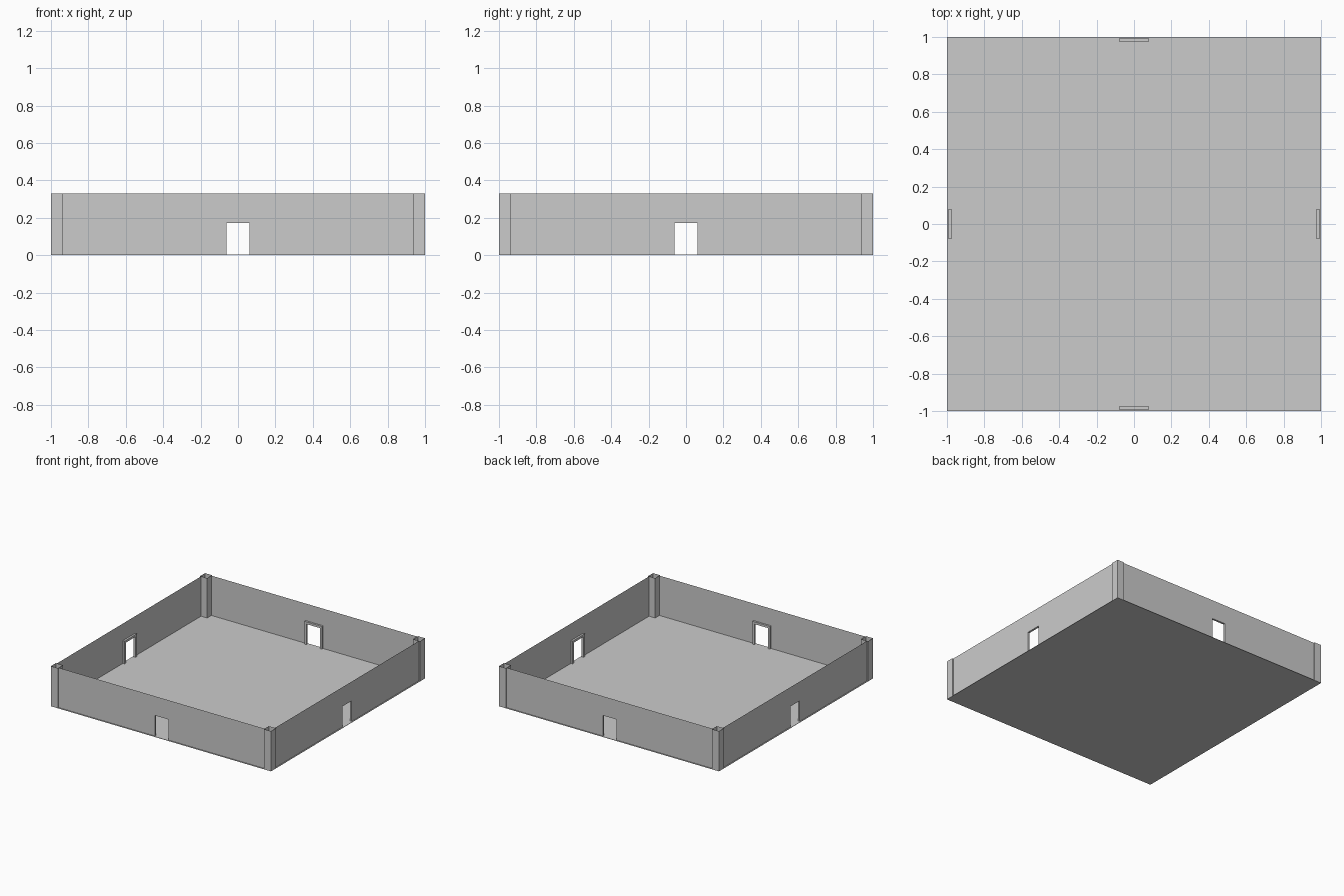
import bpy
import bmesh
from math import pi
from mathutils import Matrix

cube = bpy.data.objects.get("Cube")
if cube:
    bpy.data.objects.remove(cube, do_unlink=True)

HEIGHT = 0.33        # top of walls and pillars
FLOOR = 0.003        # slab thickness
PILLAR = 0.064       # pillar side
WALL = 0.991         # distance of wall from the centre
DOOR_W, DOOR_H = 0.061, 0.172
FRAME_W, FRAME_H = 0.08, 0.19
FRAME_IN = 0.975     # inner face of the door frames

gray = bpy.data.materials.new("plain gray")
gray.use_nodes = True
color = (0.6, 0.6, 0.6, 1)
gray.diffuse_color = color
gray.node_tree.nodes["Principled BSDF"].inputs["Base Color"].default_value = color


def finish(name, bm):
    mesh = bpy.data.meshes.new(name)
    bm.to_mesh(mesh)
    bm.free()
    mesh.materials.append(gray)
    obj = bpy.data.objects.new(name, mesh)
    bpy.context.collection.objects.link(obj)
    return obj


def add_box(bm, low, high):
    size = [b - a for a, b in zip(low, high)]
    mid = [(a + b) / 2 for a, b in zip(low, high)]
    matrix = Matrix.Translation(mid) @ Matrix.Diagonal((*size, 1))
    return bmesh.ops.create_cube(bm, size=1, matrix=matrix)["verts"]


def arch(half_w, top, inner_w, inner_top):
    """Outline of a panel with a doorway open at the bottom."""
    return [(-half_w, 0), (-half_w, top), (half_w, top), (half_w, 0),
            (inner_w, 0), (inner_w, inner_top), (-inner_w, inner_top), (-inner_w, 0)]


def add_arch(bm, outline, y, depth=0):
    face = bm.faces.new([bm.verts.new((x, y, z)) for x, z in reversed(outline)])
    if depth:
        side = bmesh.ops.extrude_face_region(bm, geom=[face])["geom"]
        verts = [v for v in side if isinstance(v, bmesh.types.BMVert)]
        bmesh.ops.translate(bm, verts=verts, vec=(0, depth, 0))
        bmesh.ops.recalc_face_normals(bm, faces=bm.faces)
    elif face.normal.y > 0:
        face.normal_flip()


# Floor slab
bm = bmesh.new()
add_box(bm, (-1, -1, 0), (1, 1, FLOOR))
finish("floor", bm)

# Each side: thin wall with a doorway, inner door frame and a hollow corner pillar
for i, side in enumerate(("front", "left", "back", "right")):
    turn = Matrix.Rotation(i * pi / 2, 4, "Z")

    bm = bmesh.new()
    add_arch(bm, arch(1 - PILLAR, HEIGHT, DOOR_W, DOOR_H), -WALL)
    finish(side + "_wall", bm).matrix_world = turn

    bm = bmesh.new()
    add_arch(bm, arch(FRAME_W, FRAME_H, DOOR_W, DOOR_H), -WALL, WALL - FRAME_IN)
    finish(side + "_door_frame", bm).matrix_world = turn

    bm = bmesh.new()
    add_box(bm, (-1, -1, 0), (PILLAR - 1, PILLAR - 1, HEIGHT))
    caps = [f for f in bm.faces if abs(f.normal.z) > 0.5]
    bmesh.ops.delete(bm, geom=caps, context="FACES")
    finish(side + "_corner_pillar", bm).matrix_world = turn
